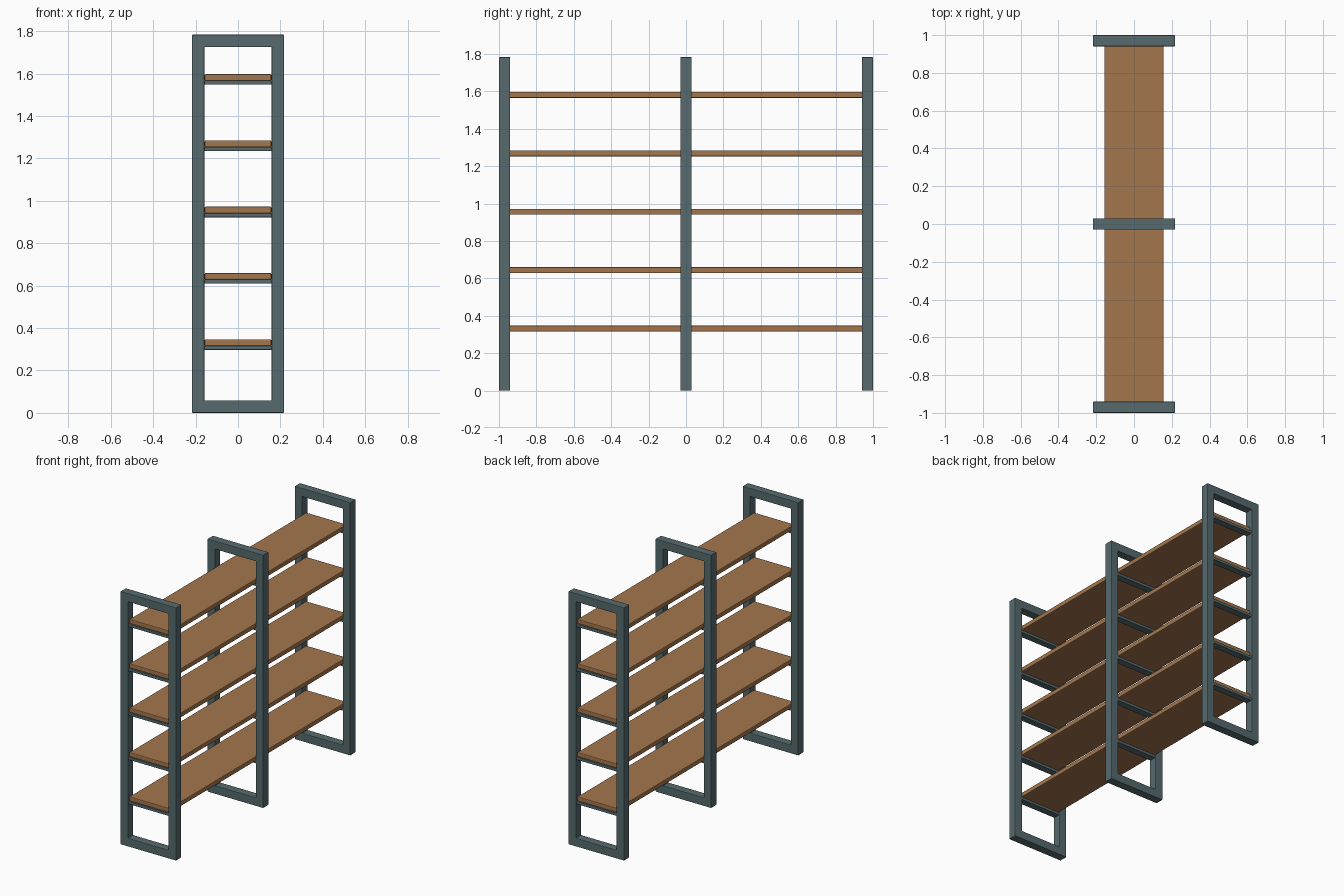
import bpy

if "Cube" in bpy.data.objects:
    bpy.data.objects.remove(bpy.data.objects["Cube"])


def material(name, col):
    m = bpy.data.materials.new(name)
    m.diffuse_color = (*col, 1)
    m.use_nodes = True
    m.node_tree.nodes["Principled BSDF"].inputs["Base Color"].default_value = m.diffuse_color
    return m


slate = material("slate_metal", (0.095, 0.145, 0.155))
wood = material("brown_wood", (0.37, 0.18, 0.075))


def box(name, x, y, z, mat, bevel):
    """Bevelled box from (min, max) ranges."""
    bpy.ops.mesh.primitive_cube_add(size=1, location=[(r[0] + r[1]) / 2 for r in (x, y, z)])
    ob = bpy.context.object
    ob.name = name
    ob.scale = [r[1] - r[0] for r in (x, y, z)]
    bpy.ops.object.transform_apply(location=False, rotation=False, scale=True)
    ob.data.materials.append(mat)
    mod = ob.modifiers.new("edge", 'BEVEL')
    mod.width = bevel
    mod.segments = 2
    return ob


W, T, H = 0.217, 0.059, 1.783      # half width, bar thickness, height
shelf_tops = [0.347 + 0.3125 * i for i in range(5)]

# Upright rectangular frames with thin shelf supports
for label, yc in (("front", -0.97), ("middle", 0.0), ("back", 0.97)):
    y = (yc - 0.03, yc + 0.03)
    for side, s in (("left", -1), ("right", 1)):
        box(f"{label}_{side}_post", sorted((s * W, s * (W - T))), y, (0, H), slate, 0.004)
    for part, z in (("bottom", (0, T)), ("top", (H - T, H))):
        box(f"{label}_{part}_rail", (-W + 0.003, W - 0.003), y, z, slate, 0.004)
    for i, z in enumerate(shelf_tops):
        box(f"{label}_shelf_support_{i + 1}", (-W + T - 0.005, W - T + 0.005),
            (yc - 0.025, yc + 0.025), (z - 0.05, z - 0.03), slate, 0.003)

# Long wooden shelves running through all frames
for i, z in enumerate(shelf_tops):
    box(f"shelf_{i + 1}", (-0.157, 0.157), (-0.985, 0.985), (z - 0.032, z), wood, 0.005)
